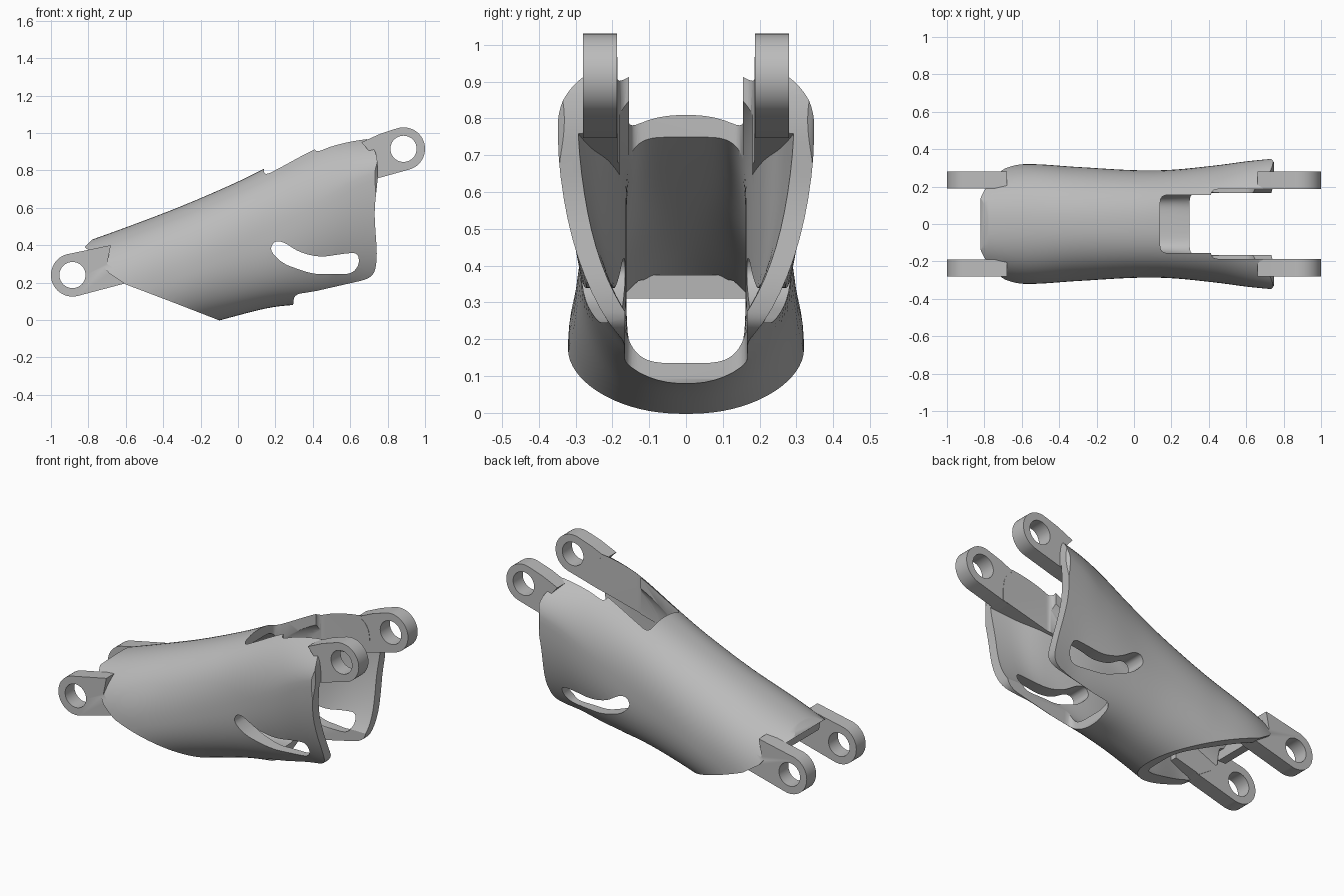
import bpy, bmesh, math

cube = bpy.data.objects.get("Cube")
if cube:
    bpy.data.objects.remove(cube, do_unlink=True)

grey = bpy.data.materials.new("light grey")
grey.use_nodes = True
COLOUR = (0.5, 0.5, 0.5, 1)
grey.diffuse_color = COLOUR
grey.node_tree.nodes["Principled BSDF"].inputs["Base Color"].default_value = COLOUR


def make_object(name, bm):
    bmesh.ops.recalc_face_normals(bm, faces=bm.faces[:])
    mesh = bpy.data.meshes.new(name)
    bm.to_mesh(mesh)
    bm.free()
    mesh.materials.append(grey)
    obj = bpy.data.objects.new(name, mesh)
    bpy.context.collection.objects.link(obj)
    return obj


def extrude(name, points, axis, low, high):
    """Prism from a 2D outline: axis 'y' takes (x, z), axis 'z' takes (x, y)."""
    place = (lambda p, d: (p[0], d, p[1])) if axis == "y" else (lambda p, d: (p[0], p[1], d))
    bm = bmesh.new()
    ends = [[bm.verts.new(place(p, d)) for p in points] for d in (low, high)]
    for ring in ends:
        bm.faces.new(ring)
    n = len(points)
    for i in range(n):
        j = (i + 1) % n
        bm.faces.new((ends[0][i], ends[0][j], ends[1][j], ends[1][i]))
    return make_object(name, bm)


def boolean(target, cutter, operation):
    mod = target.modifiers.new("cut", "BOOLEAN")
    mod.operation, mod.object, mod.solver = operation, cutter, "EXACT"
    bpy.context.view_layer.objects.active = target
    bpy.ops.object.modifier_apply(modifier=mod.name)
    bpy.data.objects.remove(cutter, do_unlink=True)


def smooth_value(rows, x, k):
    """Smooth interpolation of column k through the station rows."""
    i = max(j for j in range(len(rows) - 1) if rows[j][0] <= x or j == 0)

    def slope(j):
        a, b = rows[max(j - 1, 0)], rows[min(j + 1, len(rows) - 1)]
        return (b[k] - a[k]) / (b[0] - a[0])
    a, b = rows[i], rows[i + 1]
    h = b[0] - a[0]
    t = (x - a[0]) / h
    return ((2*t**3 - 3*t**2 + 1) * a[k] + (t**3 - 2*t**2 + t) * h * slope(i)
            + (3*t**2 - 2*t**3) * b[k] + (t**3 - t**2) * h * slope(i + 1))


def loft(name, rows, steps=44, sides=72):
    """Tube along x; each row is x, centre z, height up, height down, half width, squareness."""
    bm = bmesh.new()
    rings = []
    for s in range(steps + 1):
        x = rows[0][0] + (rows[-1][0] - rows[0][0]) * s / steps
        zc, up, down, half, power = (smooth_value(rows, x, k) for k in range(1, 6))
        ring = []
        for i in range(sides):
            a = math.tau * (i + 0.5) / sides
            c, n = math.cos(a), math.sin(a)
            y = math.copysign(abs(c) ** (2 / power), c) * half
            z = math.copysign(abs(n) ** (2 / power), n) * (up if n > 0 else down)
            ring.append(bm.verts.new((x, y, zc + z)))
        rings.append(ring)
    for a, b in zip(rings, rings[1:]):
        for i in range(sides):
            j = (i + 1) % sides
            bm.faces.new((a[i], a[j], b[j], b[i]))
    bm.faces.new(rings[0])
    bm.faces.new(rings[-1])
    return make_object(name, bm)


def arc(cx, cz, r, start, end, n=24):
    return [(cx + r * math.cos(math.radians(start + (end - start) * i / n)),
             cz + r * math.sin(math.radians(start + (end - start) * i / n))) for i in range(n + 1)]


def rounded(points, r, n=6):
    """Round every corner of a 2D outline."""
    out = []
    for i, (x, y) in enumerate(points):
        ends = []
        for qx, qy in (points[i - 1], points[(i + 1) % len(points)]):
            d = math.hypot(qx - x, qy - y)
            f = min(r, d * 0.45) / d
            ends.append((x + (qx - x) * f, y + (qy - y) * f))
        (ax, ay), (bx, by) = ends
        for k in range(n + 1):
            t = k / n
            out.append(((1-t)**2 * ax + 2*t*(1-t) * x + t*t * bx,
                        (1-t)**2 * ay + 2*t*(1-t) * y + t*t * by))
    return out


# Outer skin and hollow: x, centre z, up, down, outer half width, outer squareness,
# inner half width, inner squareness
stations = [
    (-.85, .07, .335, .36, .285, 2.4, .24, 2), (-.6, .16, .335, .36, .32, 2.2, .26, 2),
    (-.3, .25, .36, .315, .305, 2.2, .20, 3), (0, .38, .36, .356, .288, 2.3, .165, 5),
    (.2, .47, .37, .40, .29, 2.35, .167, 5), (.45, .62, .35, .53, .315, 2.1, .21, 3),
    (.6, .72, .28, .61, .335, 2, .26, 2.2), (.78, .80, .21, .70, .353, 1.95, .30, 1.9)]
shell = loft("shell", [(x, z, u, d, w, q) for x, z, u, d, w, q, _, _ in stations])
hollow = loft("hollow", [(x, z, u - .06, d - .055, i, p) for x, z, u, d, _, _, i, p in stations])

# Side outline of the shell
outline = [(-.77, .44), (-.82, .39), (-.79, .365), (-.70, .36), (-.73, .30), (-.69, .25),
           (-.6, .19), (-.35, .095), (-.08, -.01), (.29, .07), (.31, .13)]
corners = [(.31, .13), (.725, .225), (.745, .33), (.728, .58), (.752, .80), (.735, .92), (.64, .975)]
outline += rounded(corners, .07)[7:-7]
outline += [(.66, 1.2), (-.6, 1.2)]
boolean(shell, extrude("outline", outline, "y", -.6, .6), "INTERSECT")

# Rounded shoulders at the front rim
plan = rounded([(-1, -.36), (.757, -.36), (.757, .36), (-1, .36)], .07)
boolean(shell, extrude("plan", plan, "z", -.5, 1.5), "INTERSECT")

# Arms left standing inside the hollow
front_arm = [(.95, 1.1), (.2, 1.1), (.2, .62), (.95, .81)]
rear_arm = [(-.95, .34), (-.45, .45), (-.45, .24), (-.95, .11)]
for side in (-1, 1):
    for arm, inner in ((front_arm, .18), (rear_arm, .19)):
        low, high = sorted((side * inner, side * .5))
        boolean(hollow, extrude("arm", arm, "y", low, high), "DIFFERENCE")
boolean(shell, hollow, "DIFFERENCE")

# Open notches: top narrow, top wide, underside
for x0, x1, half, base, top in ((.14, .6, .155, .5, 1.4), (.41, 1.1, .186, .45, 1.4),
                                (.298, 1.1, .165, -.2, .5)):
    notch = rounded([(x0, -half), (x1, -half), (x1, half), (x0, half)], .04)
    boolean(shell, extrude("notch", notch, "z", base, top), "DIFFERENCE")

# Crescent slot through both side walls
crescent = rounded([(.17, .37), (.24, .30), (.40, .245), (.61, .245), (.65, .30), (.64, .36),
                    (.57, .355), (.44, .335), (.33, .36), (.24, .42), (.19, .42)], .05)
boolean(shell, extrude("crescent", crescent, "y", -.6, .6), "DIFFERENCE")

# Hinge lugs at both ends
front_lug = arc(.885, .915, .115, -75, 105) + [(.76, .995), (.66, .95), (.73, .87), (.71, .747)]
rear_lug = arc(-.885, .24, .115, 105, 285) + [(-.59, .199), (-.70, .30), (-.68, .40)]
for side in (-1, 1):
    for lug, inner in ((front_lug, .188), (rear_lug, .191)):
        low, high = sorted((side * inner, side * .28))
        boolean(shell, extrude("lug", lug, "y", low, high), "UNION")

# Cross bar between the rear lugs, closing up to the shell roof
bar = [(-.77, .31), (-.72, .31), (-.715, .375), (-.78, .375)]
boolean(shell, extrude("bar", bar, "y", -.165, .165), "UNION")

# Pin holes
for cx, cz in ((.885, .915), (-.885, .24)):
    hole = arc(cx, cz, .07, 0, 360, 40)[:-1]
    boolean(shell, extrude("pin_hole", hole, "y", -.6, .6), "DIFFERENCE")

bpy.ops.object.select_all(action="DESELECT")
shell.name = "hinged_shell"
shell.select_set(True)
bpy.context.view_layer.objects.active = shell
bpy.ops.object.shade_smooth_by_angle(angle=math.radians(30))
